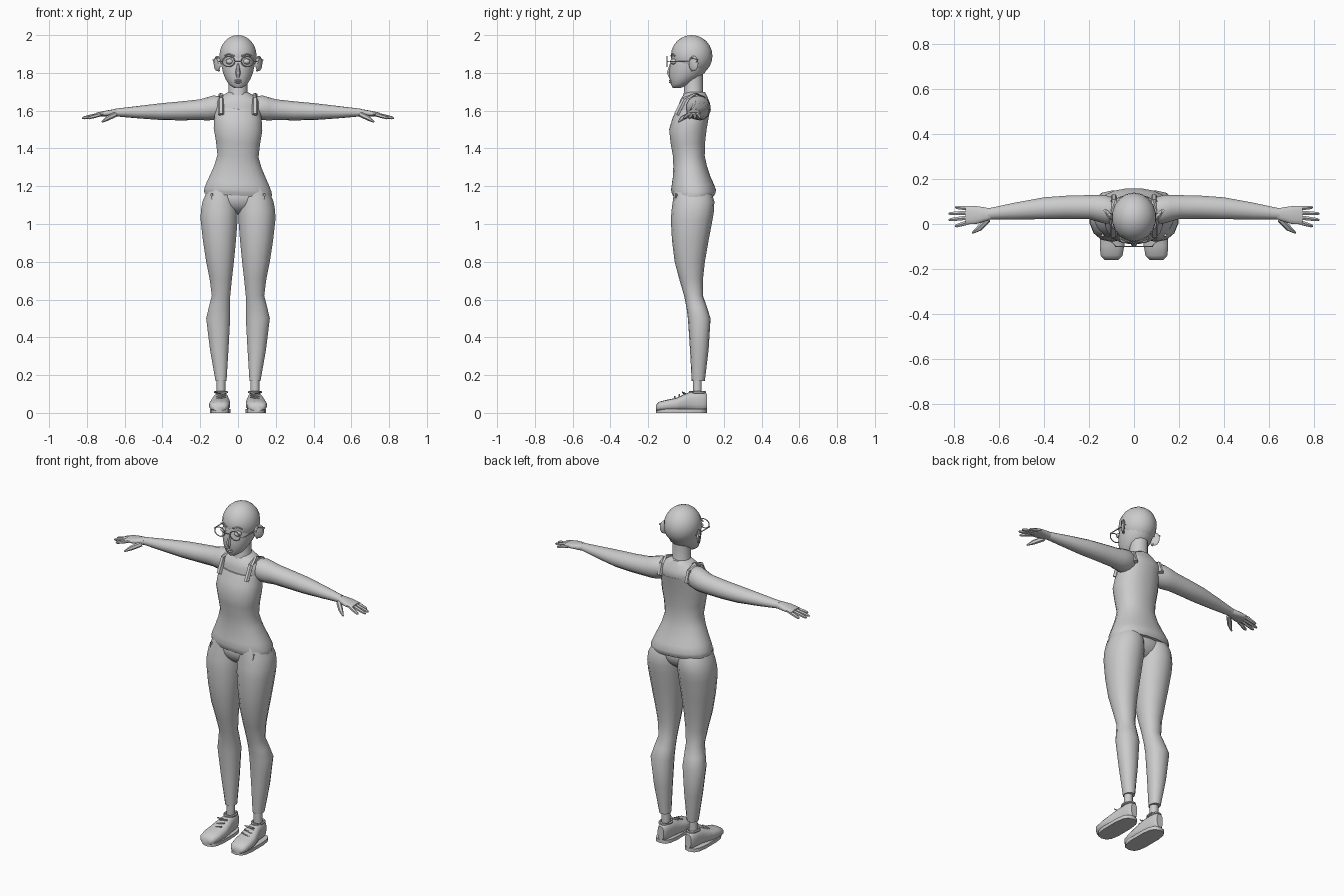
import bpy, bmesh, math
from mathutils import Vector, Matrix

if "Cube" in bpy.data.objects:
    bpy.data.objects.remove(bpy.data.objects["Cube"])

clay = bpy.data.materials.new("plain_grey")
clay.use_nodes = True
grey = (.6, .6, .6, 1)
clay.diffuse_color = grey
clay.node_tree.nodes["Principled BSDF"].inputs["Base Color"].default_value = grey


def finish(name, bm, mirror):
    """Turn a bmesh into a smooth shaded object, mirrored across x if asked."""
    bmesh.ops.recalc_face_normals(bm, faces=bm.faces)
    mesh = bpy.data.meshes.new(name)
    bm.to_mesh(mesh)
    bm.free()
    mesh.materials.append(clay)
    part = bpy.data.objects.new(name, mesh)
    bpy.context.collection.objects.link(part)
    if mirror:
        part.modifiers.new("Mirror", 'MIRROR').use_mirror_merge = False
    bpy.ops.object.select_all(action='DESELECT')
    part.select_set(True)
    bpy.context.view_layer.objects.active = part
    bpy.ops.object.shade_smooth_by_angle(angle=math.radians(50))


def skin(bm, rings, closed=False):
    """Bridge rings of points with quads; cap the ends unless closed."""
    loops = [[bm.verts.new(point) for point in ring] for ring in rings]
    pairs = list(zip(loops, loops[1:]))
    if closed:
        pairs.append((loops[-1], loops[0]))
    else:
        bm.faces.new(loops[0])
        bm.faces.new(loops[-1])
    for lower, upper in pairs:
        for i in range(len(lower)):
            bm.faces.new((lower[i - 1], lower[i], upper[i], upper[i - 1]))


def refine(rows):
    """Add a smoothly interpolated row halfway between each pair of rows."""
    rows = [Vector(row) for row in rows]
    last = len(rows) - 1
    slopes = []
    for i in range(last + 1):
        before, after = rows[max(i - 1, 0)], rows[min(i + 1, last)]
        slopes.append((after - before) / (after[0] - before[0]))
    result = []
    for i in range(last):
        gap = rows[i + 1][0] - rows[i][0]
        halfway = (rows[i] + rows[i + 1]) / 2 + (slopes[i] - slopes[i + 1]) * gap / 8
        result += [rows[i], halfway]
    return result + [rows[last]]


def loft(name, axis, rows, sides=14, power=1, mirror=True, tilt=0):
    """Rows are (position on axis, then low and high of the two other axes)."""
    rings = []
    for t, a_low, a_high, b_low, b_high in refine(rows):
        ring = []
        for i in range(sides):
            turn = math.tau * (i + .5) / sides
            c, s = math.cos(turn), math.sin(turn)
            a = (a_low + a_high + (a_high - a_low) * math.copysign(abs(c) ** power, c)) / 2
            b = (b_low + b_high + (b_high - b_low) * math.copysign(abs(s) ** power, s)) / 2
            ring.append({'x': (t, a, b), 'y': (a, t, b), 'z': (a, b, t + tilt * a)}[axis])
        rings.append(ring)
    bm = bmesh.new()
    skin(bm, rings)
    finish(name, bm, mirror)


def column(name, rows, power=1, tilt=0):
    """Loft up z, centred on x: rows are (height, front, back, half width)."""
    full_rows = [(z, -half, half, front, back) for z, front, back, half in rows]
    loft(name, 'z', full_rows, 20, power, False, tilt)


def tube(name, points, radii, sides=6, closed=False, mirror=True):
    """Round tube through points; radii is one number or one per point."""
    points = [Vector(point) for point in points]
    count = len(points)
    if not isinstance(radii, list):
        radii = [radii] * count
    rings = []
    for i, point in enumerate(points):
        before = points[i - 1] if i or closed else point
        after = points[(i + 1) % count] if i < count - 1 or closed else point
        along = (after - before).normalized()
        across = along.orthogonal().normalized()
        # Keep the ring's starting direction steady from point to point
        for guide in (Vector((0, 1, 0)), Vector((1, 0, 0))):
            if abs(along.dot(guide)) < .8:
                across = along.cross(guide).normalized()
                break
        other = along.cross(across)
        angles = [math.tau * k / sides for k in range(sides)]
        rings.append([point + radii[i] * (across * math.cos(w) + other * math.sin(w))
                      for w in angles])
    bm = bmesh.new()
    skin(bm, rings, closed)
    finish(name, bm, mirror)


def blob(name, centre, size, turn=0, mirror=False):
    """Ellipsoid, turned about the vertical."""
    bm = bmesh.new()
    bmesh.ops.create_uvsphere(bm, u_segments=18, v_segments=12, radius=1)
    bm.transform(Matrix.Translation(centre) @ Matrix.Rotation(turn, 4, 'Z')
                 @ Matrix.Diagonal((*size, 1)))
    finish(name, bm, mirror)


def around(steps=14):
    """Cosine and sine of evenly spaced angles round a circle."""
    angles = [math.tau * i / steps for i in range(steps)]
    return [(math.cos(angle), math.sin(angle)) for angle in angles]


# Head and neck
blob("cranium", (0, .03, 1.89), (.1, .11, .11))
column("face", [(1.72, -.07, -.03, .02), (1.74, -.08, .02, .05), (1.8, -.09, .1, .08),
                (1.87, -.08, .13, .09), (1.93, -.07, .12, .08)])
tube("neck", [(0, .04, 1.64), (0, .04, 1.7), (0, .04, 1.8)], [.07, .05, .05], 12, mirror=False)

# Facial features
tube("nose", [(0, -.08, 1.85), (0, -.09, 1.8), (0, -.08, 1.77)], [.006, .014, .008],
     mirror=False)
for lip, height in (("upper_lip", 1.76), ("lower_lip", 1.75)):
    blob(lip, (0, -.08, height), (.02, .01, .006))
blob("eye", (.045, -.065, 1.86), (.02, .02, .015), mirror=True)
tube("eyebrow", [(.02, -.08, 1.89), (.05, -.07, 1.9), (.07, -.06, 1.89)], .004)
blob("ear", (.11, .04, 1.85), (.01, .03, .04), turn=-.6, mirror=True)
tube("ear_rim", [(.1, .02, 1.85), (.11, .03, 1.88), (.13, .06, 1.87), (.1, .03, 1.81)], .006)

# Glasses
glasses_y, glasses_z, wire = -.1, 1.86, .003
tube("glasses_rim", [(.05 + .033 * c, glasses_y, glasses_z + .027 * s) for c, s in around()],
     wire, closed=True)
tube("glasses_bridge", [(-.02, glasses_y, glasses_z), (.02, glasses_y, glasses_z)],
     wire, mirror=False)
tube("glasses_temple", [(.08, glasses_y, glasses_z), (.1, -.08, glasses_z),
                        (.1, .05, glasses_z)], wire)

# Shoulders, tank top and straps
column("shoulders", [(1.5, -.06, .1, .11), (1.62, -.04, .13, .12), (1.66, -.03, .12, .11),
                     (1.7, 0, .1, .05)], power=.85)
column("tank_top", [(1.15, -.07, .15, .18), (1.18, -.08, .16, .18), (1.25, -.07, .13, .15),
                    (1.36, -.07, .1, .11), (1.5, -.09, .11, .13), (1.61, -.05, .13, .12)],
       power=.9, tilt=-.06)
tube("shoulder_strap", [(.09, -.05, 1.58), (.09, -.01, 1.66), (.09, .05, 1.68),
                        (.09, .1, 1.66), (.09, .12, 1.6)], .015)

# Arms, tapering from shoulder to wrist
loft("arm", 'x', [(.07, .01, .11, 1.57, 1.67), (.13, 0, .13, 1.55, 1.68),
                  (.2, .02, .13, 1.55, 1.66), (.4, .02, .12, 1.55, 1.64),
                  (.65, .02, .07, 1.57, 1.61)], mirror=True)

# Hands, with the fingers fanned out by rule
loft("palm", 'x', [(.64, .02, .07, 1.57, 1.61), (.7, 0, .08, 1.57, 1.6),
                   (.75, 0, .08, 1.57, 1.59)], power=.8)
for i, finger in enumerate(("index", "middle", "ring", "little")):
    root = Vector((.73, .01 + .02 * i, 1.58))
    tip = Vector((.83 - .015 * (i - 1.5) ** 2, -.01 + .028 * i, 1.56))
    tube(finger + "_finger", [root, root.lerp(tip, .5), root.lerp(tip, .9), tip],
         [.011, .01, .008, .003])
tube("thumb", [(.65, .02, 1.58), (.69, -.02, 1.56), (.72, -.04, 1.54)], [.014, .013, .004])

# Trousers
blob("trouser_seat", (0, .035, 1.14), (.17, .1, .09))
loft("trouser_leg", 'z', [
    (1.2, .01, .15, -.06, .12), (1.12, 0, .19, -.07, .15), (1.02, 0, .2, -.08, .14),
    (.8, .02, .17, -.06, .1), (.62, .04, .14, -.01, .09), (.5, .04, .17, .01, .13),
    (.17, .06, .12, .03, .1)], power=.92)
tube("pocket_edge", [(.14, -.05, 1.16), (.13, -.06, 1.09)], [.007, .002])

# Ankles and shoes
ankle_x, ankle_y = .09, .06
tube("ankle", [(ankle_x, ankle_y, .2), (ankle_x, ankle_y, .05)], .024, sides=10)
loft("shoe", 'y', [(-.16, .07, .13, .01, .04), (-.14, .05, .15, .01, .06),
                   (-.05, .04, .15, .01, .08), (.02, .05, .13, .01, .11),
                   (.09, .06, .12, .01, .11), (.11, .07, .11, .02, .1)], power=.75)
loft("shoe_sole", 'z', [(0, .04, .15, -.16, .11), (.02, .04, .15, -.16, .11)], power=.65)
tube("shoe_collar", [(ankle_x + .03 * c, ankle_y + .04 * s, .11) for c, s in around()],
     .007, closed=True)
for side, reach in (("inner", -.03), ("outer", .03)):
    tube(side + "_lace_loop", [(ankle_x, 0, .1), (ankle_x + reach, -.02, .11),
                               (ankle_x, -.01, .1)], .004)
for i in range(3):
    lace = Vector((ankle_x, -.06 + .025 * i, .08 + .01 * i))
    drop = Vector((.025, 0, -.006))
    tube("shoe_lace", [lace - drop * Vector((1, 0, 0)).x, lace, lace + drop], .004)
